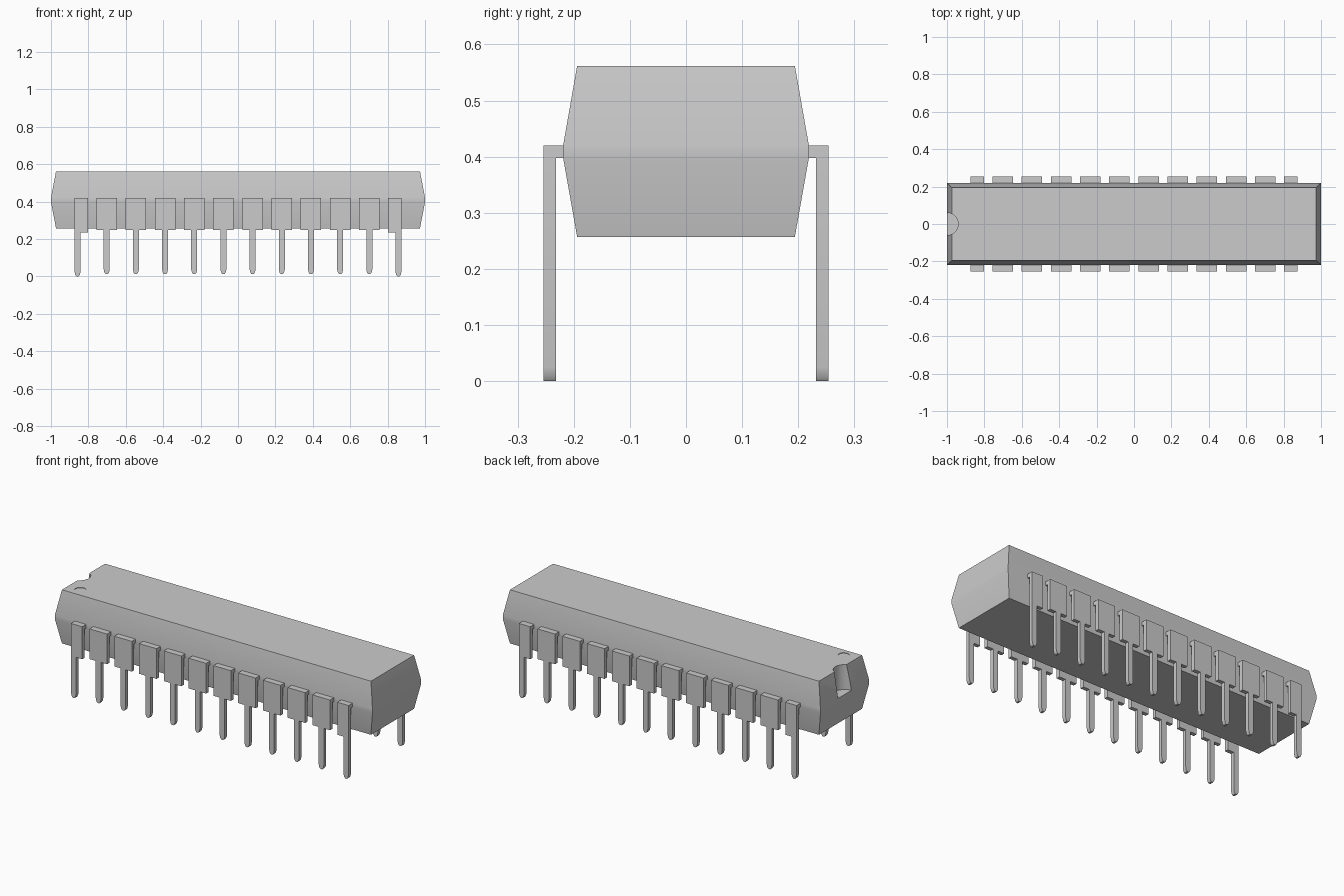
import bpy, bmesh, math
from mathutils import Matrix, Vector

cube = bpy.data.objects.get("Cube")
if cube:
    bpy.data.objects.remove(cube, do_unlink=True)

grey = bpy.data.materials.new("plain grey")
grey.use_nodes = True
colour = (0.6, 0.6, 0.6, 1)
grey.diffuse_color = colour
grey.node_tree.nodes["Principled BSDF"].inputs["Base Color"].default_value = colour


def add_object(name, bm):
    bmesh.ops.recalc_face_normals(bm, faces=bm.faces)
    mesh = bpy.data.meshes.new(name)
    bm.to_mesh(mesh)
    bm.free()
    mesh.materials.append(grey)
    obj = bpy.data.objects.new(name, mesh)
    bpy.context.collection.objects.link(obj)
    return obj


def smooth(obj):
    bpy.ops.object.select_all(action='DESELECT')
    obj.select_set(True)
    bpy.context.view_layer.objects.active = obj
    bpy.ops.object.shade_smooth_by_angle(angle=math.radians(30))


def cutter(name, x, y, z, radius, height):
    bm = bmesh.new()
    bmesh.ops.create_cone(bm, cap_ends=True, segments=32, radius1=radius,
                          radius2=radius, depth=height,
                          matrix=Matrix.Translation((x, y, z + height / 2)))
    obj = add_object(name, bm)
    obj.hide_render = True
    obj.hide_set(True)
    return obj


# Body: stacked rectangles, widest at the mould seam
TOP, SEAM_TOP, SEAM_BOTTOM, BOTTOM = 0.562, 0.42, 0.398, 0.257
bm = bmesh.new()
rings = []
for hx, hy, z in ((0.973, 0.194, BOTTOM), (1, 0.219, SEAM_BOTTOM),
                  (1, 0.219, SEAM_TOP), (0.973, 0.194, TOP)):
    rings.append([bm.verts.new((sx * hx, sy * hy, z))
                  for sx, sy in ((-1, -1), (1, -1), (1, 1), (-1, 1))])
for low, high in zip(rings, rings[1:]):
    for i in range(4):
        j = (i + 1) % 4
        bm.faces.new((low[i], low[j], high[j], high[i]))
bm.faces.new(rings[0])
bm.faces.new(rings[-1])
body = add_object("body", bm)

# End notch and shallow first-pin dimple
for tool in (cutter("notch_cutter", -1, 0, SEAM_TOP, 0.06, 0.3),
             cutter("dimple_cutter", -0.895, -0.14, TOP - 0.003, 0.03, 0.1)):
    cut = body.modifiers.new(tool.name, 'BOOLEAN')
    cut.object = tool
    cut.operation = 'DIFFERENCE'
    cut.solver = 'EXACT'
smooth(body)

# Pins: flat blade outline given thickness, with a shoulder into the body
OUTER, INNER, ROOT = 0.254, 0.232, 0.2


def extrude_outline(bm, points, y0, y1):
    face = bm.faces.new([bm.verts.new((x, y0, z)) for x, z in points])
    new = bmesh.ops.extrude_face_region(bm, geom=[face])["geom"]
    bmesh.ops.translate(bm, vec=Vector((0, y1 - y0, 0)),
                        verts=[v for v in new if isinstance(v, bmesh.types.BMVert)])


def make_pin(name, x, side, left, right, step, tip):
    w = 0.016
    outline = [(left, SEAM_TOP), (left, step), (-w, step), (-w, tip + 0.025),
               (-w * 0.75, tip + 0.008), (-w * 0.35, tip), (w * 0.35, tip),
               (w * 0.75, tip + 0.008), (w, tip + 0.025), (w, step),
               (right, step), (right, SEAM_TOP)]
    # A flush edge has no step of its own
    if left == -w:
        outline = [outline[0]] + outline[3:]
    if right == w:
        outline = outline[:-3] + [outline[-1]]
    bm = bmesh.new()
    extrude_outline(bm, outline, -OUTER, -INNER)
    extrude_outline(bm, [(left, SEAM_TOP), (left, SEAM_BOTTOM),
                         (right, SEAM_BOTTOM), (right, SEAM_TOP)], -INNER, -ROOT)
    bmesh.ops.remove_doubles(bm, verts=bm.verts, dist=0.0001)
    bmesh.ops.translate(bm, vec=Vector((x, 0, 0)), verts=bm.verts)
    bmesh.ops.scale(bm, vec=Vector((1, side, 1)), verts=bm.verts)
    smooth(add_object(name, bm))


COUNT, PITCH = 12, 0.156
for side, row in ((1, "front"), (-1, "back")):
    for i in range(COUNT):
        x = (i - (COUNT - 1) / 2) * PITCH
        left = -0.016 if i == 0 else -0.055
        right = 0.016 if i == COUNT - 1 else 0.055
        end = i in (0, COUNT - 1)
        make_pin(f"{row}_pin_{i + 1}", x, side, left, right,
                 0.235 if end else 0.248, 0 if end else 0.012)
